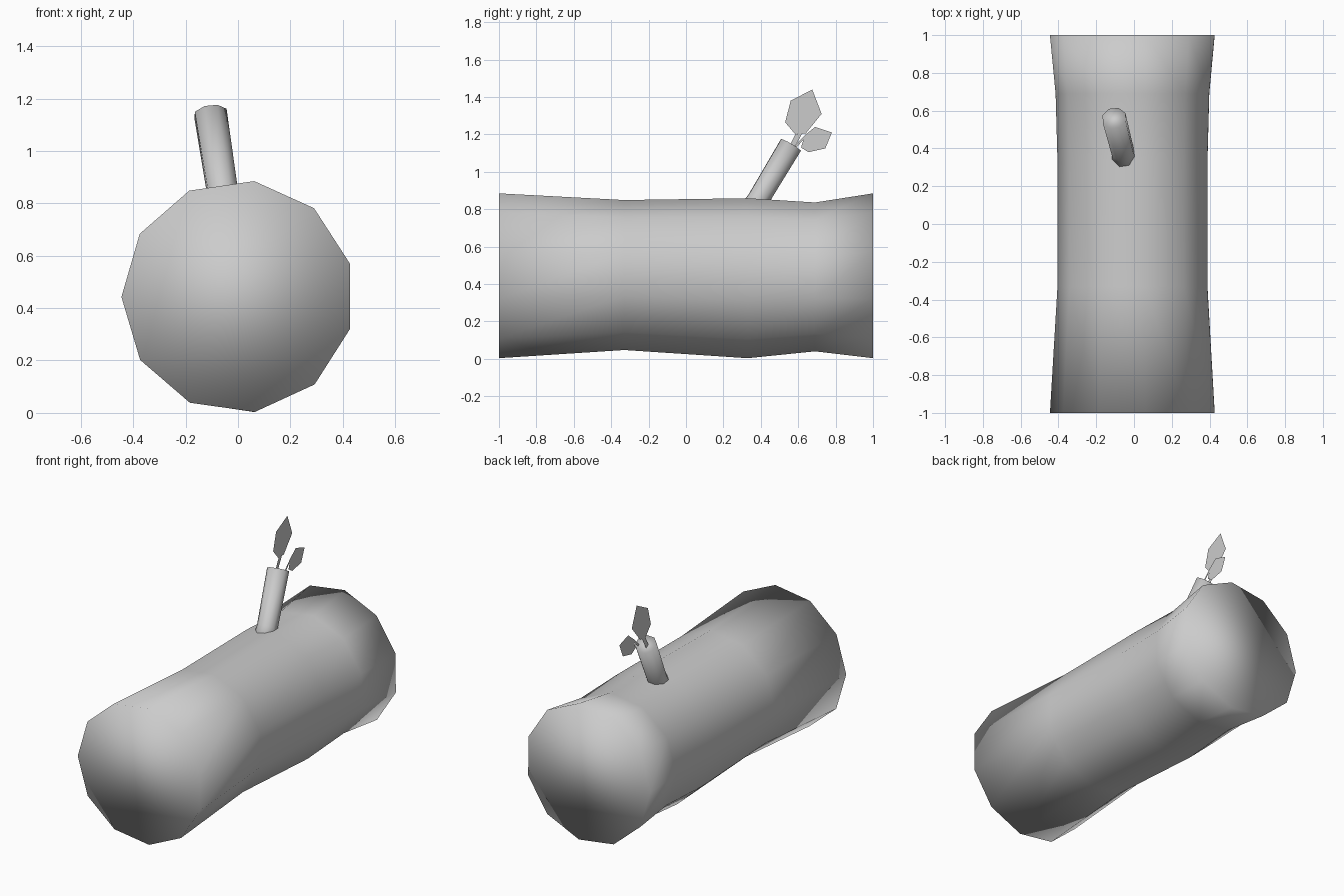
import bpy, bmesh, math
from mathutils import Vector

if "Cube" in bpy.data.objects:
    bpy.data.objects.remove(bpy.data.objects["Cube"])


def finish(name, bm, smooth=True):
    me = bpy.data.meshes.new(name)
    bm.normal_update()
    bm.to_mesh(me)
    bm.free()
    for p in me.polygons:
        p.use_smooth = smooth
    ob = bpy.data.objects.new(name, me)
    bpy.context.collection.objects.link(ob)
    return ob


def loft(name, rings):
    # skin a list of equal-length point loops and cap both ends
    bm = bmesh.new()
    loops = [[bm.verts.new(p) for p in r] for r in rings]
    n = len(loops[0])
    for a, b in zip(loops, loops[1:]):
        for i in range(n):
            j = (i + 1) % n
            bm.faces.new((a[i], a[j], b[j], b[i]))
    bm.faces.new(loops[0])
    bm.faces.new(loops[-1])
    bmesh.ops.recalc_face_normals(bm, faces=bm.faces)
    return finish(name, bm)


# Log: eleven-sided, slightly pinched trunk lying along y
def log_ring(y, rx, rz, zc):
    angles = [math.radians(82) + math.tau * k / 11 for k in range(11)]
    return [(rx * math.cos(a), y, zc + rz * math.sin(a)) for a in angles]


loft("log", [log_ring(*r) for r in (
    (-1.00, 0.445, 0.445, 0.444),
    (-0.33, 0.405, 0.405, 0.448),
    (0.33, 0.405, 0.432, 0.431),
    (0.69, 0.415, 0.402, 0.438),
    (1.00, 0.445, 0.445, 0.444))])

# Branch: leaning eight-sided stub with a small flare at the root
base = Vector((-0.06, 0.385, 0.85))
tip = Vector((-0.105, 0.56, 1.142))
axis = (tip - base).normalized()
side = axis.orthogonal().normalized()
other = axis.cross(side)


def branch_ring(t, r):
    c = base.lerp(tip, t)
    return [c + r * (math.cos(a) * side + math.sin(a) * other)
            for a in (math.tau * (k + 0.5) / 8 for k in range(8))]


loft("branch", [branch_ring(-0.3, 0.075), branch_ring(0, 0.062),
                branch_ring(1, 0.066)])


# Leaves: flat outlines with short stems, each in a plane of constant x
def leaf(name, x, blade, stem):
    bm = bmesh.new()
    for outline in (blade, stem):
        bm.faces.new([bm.verts.new((x, y, z)) for y, z in outline])
    finish(name, bm, False)


leaf("large_leaf", -0.12,
     [(0.675, 1.44), (0.725, 1.31), (0.64, 1.205), (0.585, 1.2),
      (0.53, 1.265), (0.56, 1.38)],
     [(0.585, 1.2), (0.62, 1.203), (0.58, 1.13), (0.55, 1.13)])
leaf("small_leaf", -0.07,
     [(0.69, 1.24), (0.78, 1.21), (0.745, 1.125), (0.655, 1.105),
      (0.615, 1.13), (0.635, 1.195)],
     [(0.635, 1.195), (0.645, 1.19), (0.59, 1.13), (0.58, 1.14)])
